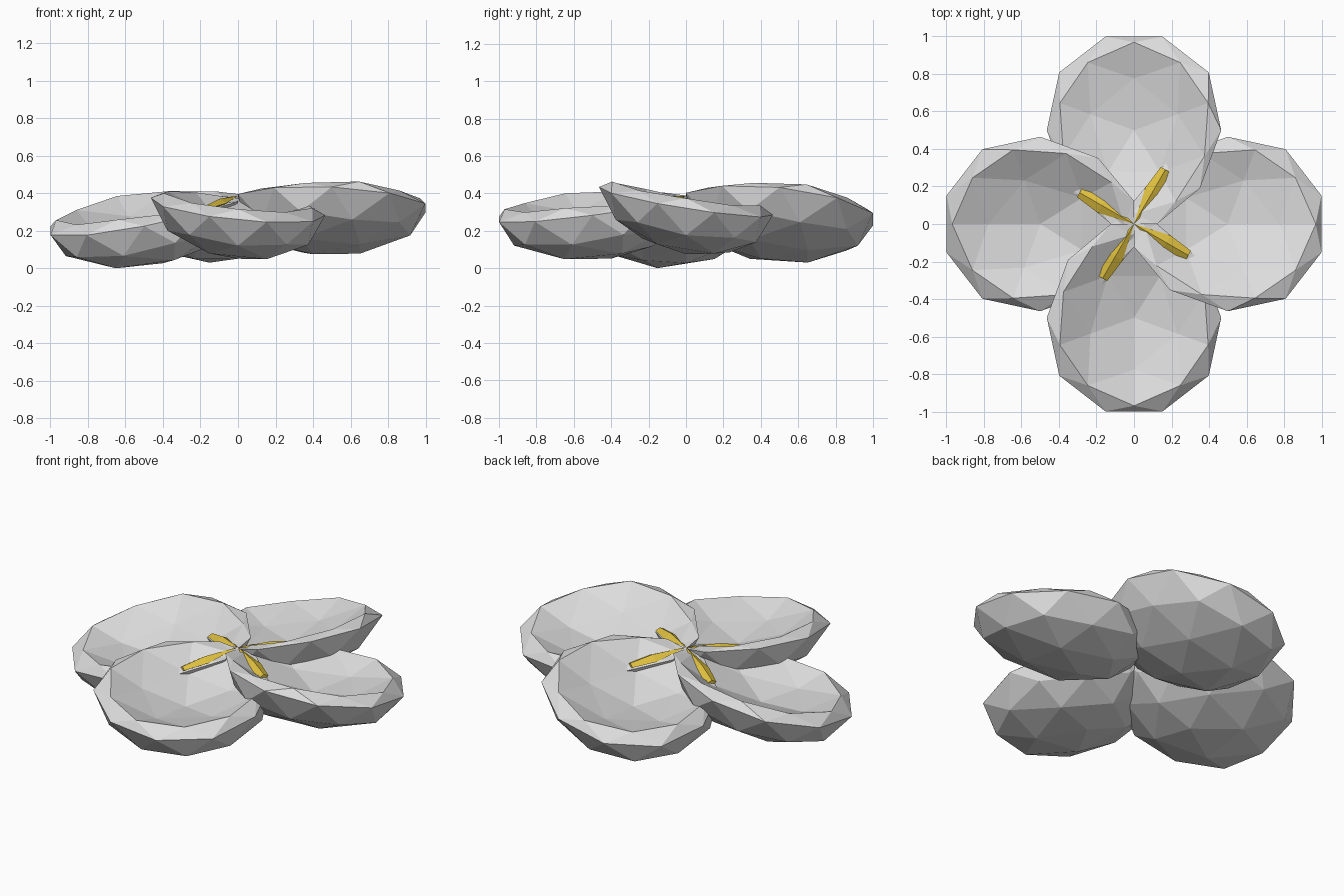
import bpy, bmesh, math
from mathutils import Matrix, Vector

if "Cube" in bpy.data.objects:
    bpy.data.objects.remove(bpy.data.objects["Cube"])

HUB_Z = 0.38      # height where all the petals meet
LEAN = 0.06       # the whole flower leans up towards +x


def material(name, rgb):
    m = bpy.data.materials.new(name)
    m.diffuse_color = (*rgb, 1)
    m.use_nodes = True
    m.node_tree.nodes["Principled BSDF"].inputs["Base Color"].default_value = m.diffuse_color
    return m


white = material("petal_white", (0.72, 0.72, 0.72))
gold = material("stamen_gold", (0.74, 0.53, 0.05))


def finish(bm, name, mat, angle):
    """Turn the part about the centre, lean it and make the object."""
    bmesh.ops.rotate(bm, verts=bm.verts, cent=(0, 0, 0),
                     matrix=Matrix.Rotation(angle, 3, 'Z'))
    for v in bm.verts:
        v.co.z += LEAN * v.co.x
    bmesh.ops.recalc_face_normals(bm, faces=bm.faces)
    me = bpy.data.meshes.new(name)
    bm.to_mesh(me)
    bm.free()
    me.materials.append(mat)
    ob = bpy.data.objects.new(name, me)
    bpy.context.collection.objects.link(ob)
    return ob


def petal(name, angle):
    """Low-poly ball reshaped to a cupped, twisted petal."""
    bm = bmesh.new()
    bmesh.ops.create_icosphere(bm, subdivisions=2, radius=1)
    for vert in bm.verts:
        x, y, p = vert.co
        u = max(0.0, 0.5 + 0.525 * x)
        pinch = min(1.0, u / 0.35)
        v = 0.465 * y * (1.06 if x > 0.3 else 1) * (0.86 + 0.14 * pinch)
        if p < 0:       # rounded underside, deepest nearer the hub
            w = 0.29 * p
            u -= 0.1 * p * p * pinch
        else:           # rolled rim and dished top, deeper at the hub
            w = 0.29 * p - 0.40 * p * p + 0.10 * p * min(0, x)
            w *= pinch ** 0.25
        z = HUB_Z - 0.115 * u ** 1.3 - 0.16 * v + w
        vert.co = (u, v, z)
    return finish(bm, name, white, angle)


def stamen(name, angle):
    """Faceted sliver that widens outwards from the hub."""
    bm = bmesh.new()
    hub = bm.verts.new((0, 0, HUB_Z + 0.01))
    rings = []
    for r, width, z, h in ((0.2, 0.045, 0.355, 0.025), (0.335, 0.028, 0.335, 0.015)):
        rings.append([bm.verts.new(c) for c in
                      ((r, -width, z), (r, 0, z + h), (r, width, z), (r, 0, z - h))])
    a, b = rings
    for i in range(4):
        j = (i + 1) % 4
        bm.faces.new((hub, a[i], a[j]))
        bm.faces.new((a[i], b[i], b[j], a[j]))
    bm.faces.new(b)
    return finish(bm, name, gold, angle)


# Four petals in a pinwheel, four stamens between them
parts = []
for k in range(4):
    parts.append(petal(f"petal_{k + 1}", k * math.pi / 2))
    parts.append(stamen(f"stamen_{k + 1}", math.radians(60 + 90 * k)))

# Rest the flower on the ground
low = min(v.co.z for o in parts for v in o.data.vertices)
for o in parts:
    o.data.transform(Matrix.Translation(Vector((0, 0, -low))))
